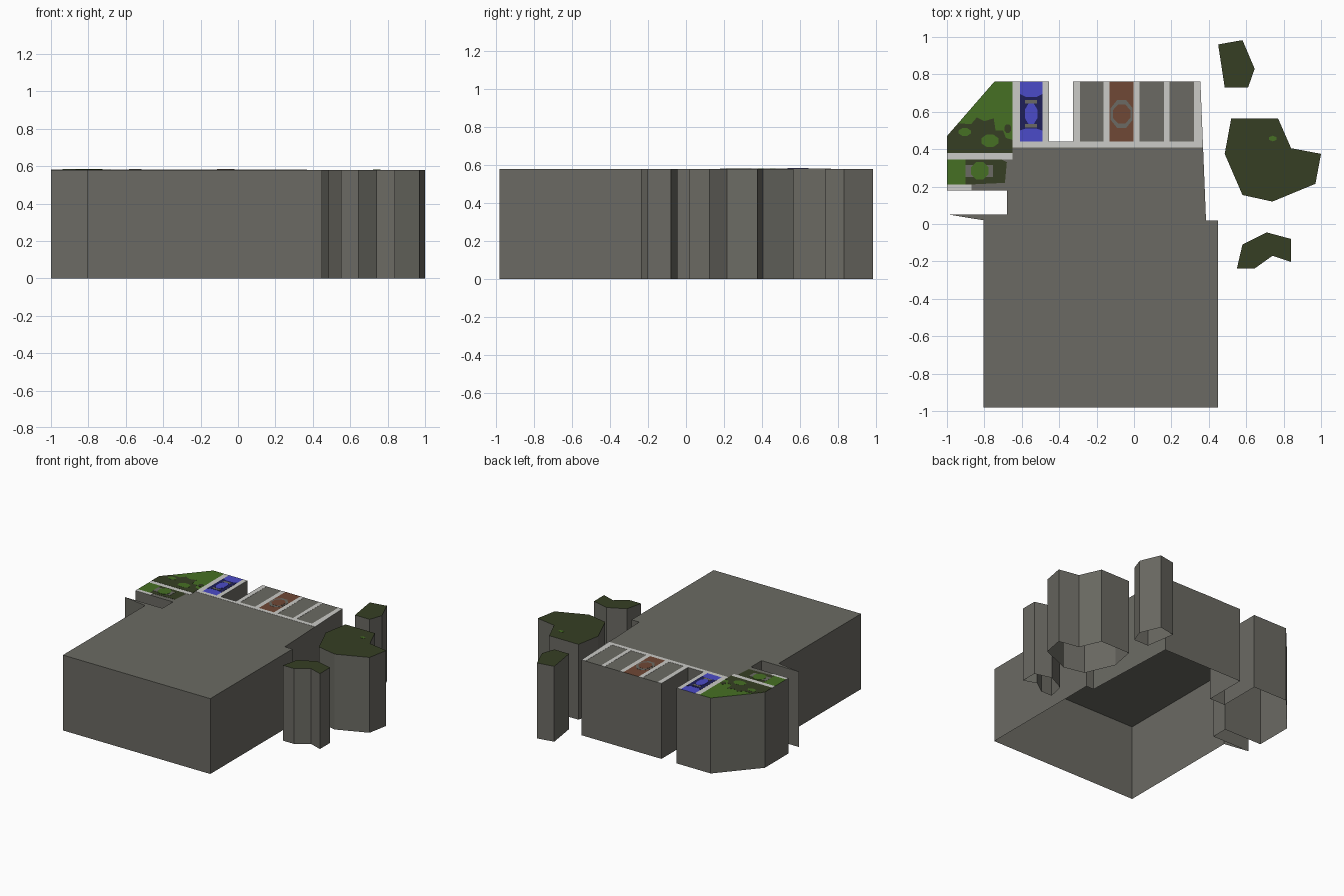
import bpy, bmesh, math

if "Cube" in bpy.data.objects:
    bpy.data.objects.remove(bpy.data.objects["Cube"])

H = 0.58        # height of every block
STEP = 0.0012   # thickness of one painted layer


def material(name, r, g, b):
    """Flat colour given as sRGB 0-255, stored as linear."""
    lin = [((c / 255 + 0.055) / 1.055) ** 2.4 for c in (r, g, b)]
    m = bpy.data.materials.new(name)
    m.diffuse_color = (*lin, 1)
    m.use_nodes = True
    m.node_tree.nodes["Principled BSDF"].inputs["Base Color"].default_value = m.diffuse_color
    return m


GREY = material("warm grey", 107, 106, 99)
PALE = material("pale line grey", 203, 203, 199)
DARK = material("dark green", 54, 63, 35)
LEAF = material("leaf green", 70, 112, 36)
BLUE = material("car blue", 75, 75, 200)
NAVY = material("dark navy", 30, 31, 88)
BROWN = material("brown", 112, 72, 54)


def prism(name, pts, z0, z1, top, side):
    """Outline extruded upward, open underneath."""
    area = sum(a[0] * b[1] - b[0] * a[1] for a, b in zip(pts, pts[1:] + pts[:1]))
    if area < 0:
        pts = pts[::-1]
    bm = bmesh.new()
    low = [bm.verts.new((x, y, z0)) for x, y in pts]
    high = [bm.verts.new((x, y, z1)) for x, y in pts]
    bm.faces.new(high)
    n = len(pts)
    for i in range(n):
        j = (i + 1) % n
        bm.faces.new((low[i], low[j], high[j], high[i])).material_index = 1
    me = bpy.data.meshes.new(name)
    bm.to_mesh(me)
    bm.free()
    me.materials.append(top)
    me.materials.append(side)
    ob = bpy.data.objects.new(name, me)
    bpy.context.collection.objects.link(ob)
    return ob


def plate(name, pts, mat, layer=1):
    return prism(name, pts, H, H + STEP * layer, mat, mat)


def rect(x0, x1, y0, y1):
    return [(x0, y0), (x1, y0), (x1, y1), (x0, y1)]


def blob(cx, cy, rx, ry, n=8):
    return [(cx + rx * math.cos(math.tau * (i + .5) / n),
             cy + ry * math.sin(math.tau * (i + .5) / n)) for i in range(n)]


# Main block with side spur, left gap and rear notch
prism("building_block", [
    (-.805, -.98), (.45, -.98), (.45, .02), (.385, .02), (.355, .763),
    (-.325, .763), (-.325, .44), (-.455, .44), (-.455, .763), (-.745, .763),
    (-1, .47), (-1, .18), (-.68, .18), (-.68, .052), (-1, .052), (-.805, .02),
], 0, H, GREY, GREY)

# Free-standing tree blocks
prism("tree_block_back", [(.45, .96), (.58, .983), (.645, .83), (.61, .73), (.485, .73)],
      0, H, DARK, GREY)
prism("tree_block_middle", [(.52, .565), (.77, .565), (.84, .405), (1, .375),
                            (.97, .215), (.74, .12), (.58, .155), (.485, .375)],
      0, H, DARK, GREY)
prism("tree_block_front", [(.55, -.238), (.58, -.11), (.71, -.045), (.84, -.08),
                           (.84, -.203), (.74, -.17), (.645, -.238)],
      0, H, DARK, GREY)
plate("tree_light_spot", blob(.742, .457, .022, .015, 6), LEAF)

# Pale parking lines
plate("parking_kerb", [(-.65, .41), (.37, .41), (.368, .44), (-.65, .44)], PALE)
for i, (a, b) in enumerate([(-.65, -.61), (-.49, -.455), (-.325, -.29),
                            (-.163, -.13), (-.002, .03), (.16, .19)]):
    plate(f"bay_line_{i + 1}", rect(a, b, .44, .763), PALE)
plate("bay_line_end", [(.322, .44), (.368, .44), (.355, .763), (.322, .763)], PALE)
plate("garden_path", rect(-1, -.65, .345, .38), PALE)
plate("garden_kerb", rect(-1, -.87, .18, .21), PALE)

# Blue car: body, glass, grey pillars and roof
plate("blue_car_body", rect(-.61, -.49, .44, .763), BLUE)
plate("blue_car_glass", [(-.61, .50), (-.58, .51), (-.52, .51), (-.49, .50),
                         (-.49, .695), (-.52, .68), (-.58, .68), (-.61, .695)], NAVY, 2)
for y in (.515, .643):
    plate("blue_car_pillar", rect(-.582, -.518, y, y + .02), GREY, 3)
plate("blue_car_roof", blob(-.55, .589, .036, .06), BLUE, 4)

# Brown car with a grey window ring
plate("brown_car_body", rect(-.13, -.002, .44, .763), BROWN)
plate("brown_car_windows", blob(-.066, .588, .064, .08), GREY, 2)
plate("brown_car_roof", blob(-.066, .588, .05, .055), BROWN, 3)

# Corner garden: lawn, shrubs and light spots
plate("lawn", [(-1, .38), (-.65, .38), (-.65, .763), (-.745, .763), (-1, .47)], LEAF)
plate("shrubs", [(-1, .38), (-.65, .38), (-.65, .45), (-.685, .46), (-.70, .50),
                 (-.74, .50), (-.75, .565), (-.80, .55), (-.84, .57), (-.87, .535),
                 (-.94, .537), (-1, .468)], DARK, 2)
plate("shrub_spot_left", blob(-.905, .492, .035, .022), LEAF, 3)
plate("shrub_spot_right", blob(-.77, .445, .05, .035), LEAF, 3)
plate("shrub_right", blob(-.675, .51, .02, .025), DARK, 2)

# Small side bed
plate("side_bed", rect(-1, -.9, .21, .345), LEAF)
plate("side_shrubs", [(-.9, .21), (-.69, .22), (-.68, .33), (-.71, .345), (-.9, .345)], DARK)
plate("side_bed_gap", rect(-.9, -.755, .25, .315), GREY, 2)
plate("side_bed_spot", blob(-.825, .285, .05, .05), LEAF, 3)
